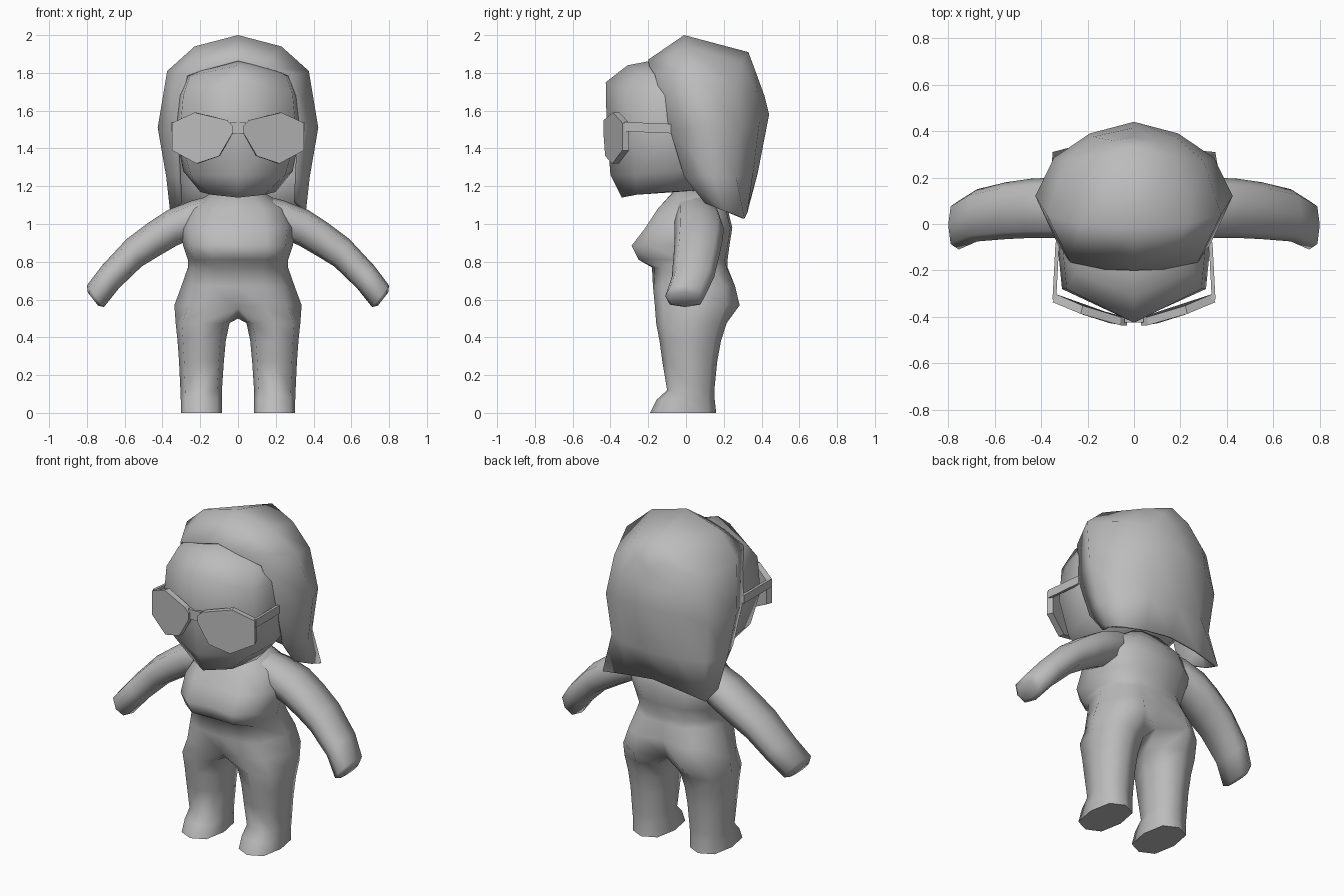
import bpy, bmesh, math

cube = bpy.data.objects.get("Cube")
if cube:
    bpy.data.objects.remove(cube, do_unlink=True)

GREY = (0.5, 0.5, 0.5, 1)
mat = bpy.data.materials.new("plain grey")
mat.use_nodes = True
mat.diffuse_color = GREY
mat.node_tree.nodes["Principled BSDF"].inputs["Base Color"].default_value = GREY


def build(name, strips, caps=(), closed=True, angle=70):
    """Skin strips of point rings into one welded mesh and fill the cap rings."""
    bm = bmesh.new()
    for rings in strips:
        rows = [[bm.verts.new(p) for p in r] for r in rings]
        n = len(rows[0])
        for a, b in zip(rows, rows[1:]):
            for i in range(n if closed else n - 1):
                j = (i + 1) % n
                bm.faces.new((a[i], a[j], b[j], b[i]))
    for ring in caps:
        bm.faces.new([bm.verts.new(p) for p in ring])
    bmesh.ops.remove_doubles(bm, verts=bm.verts, dist=0.0005)
    bmesh.ops.recalc_face_normals(bm, faces=bm.faces)
    me = bpy.data.meshes.new(name)
    bm.to_mesh(me)
    bm.free()
    me.materials.append(mat)
    for p in me.polygons:
        p.use_smooth = True
    me.set_sharp_from_angle(angle=math.radians(angle))
    ob = bpy.data.objects.new(name, me)
    bpy.context.collection.objects.link(ob)
    return ob


def solid(name, rings, angle=70):
    return build(name, [rings], (rings[0], rings[-1]), angle=angle)


def flip(ring, sx):
    return [(x * sx, y, z) for x, y, z in ring]


def whole(half):
    """Complete a half ring whose first and last points lie on x = 0."""
    return half + flip(half[-2:0:-1], -1)


def level(z, *pts):
    return whole([(x, y, z) for x, y in pts])


# Head: front centre, front corner, side, back side, back centre
solid("head", [whole(r) for r in [
    [(0, -.34, 1.14), (.14, -.26, 1.155), (.2, -.1, 1.17), (.15, .1, 1.18), (0, .15, 1.18)],
    [(0, -.40, 1.26), (.25, -.27, 1.26), (.29, -.06, 1.28), (.25, .18, 1.3), (0, .28, 1.3)],
    [(0, -.42, 1.5), (.31, -.28, 1.47), (.33, -.08, 1.48), (.3, .2, 1.5), (0, .35, 1.5)],
    [(0, -.425, 1.75), (.29, -.28, 1.68), (.31, -.08, 1.68), (.27, .2, 1.7), (0, .3, 1.7)],
    [(0, -.31, 1.84), (.255, -.21, 1.785), (.275, -.08, 1.785), (.2, .15, 1.78), (0, .2, 1.8)],
    [(0, -.18, 1.865), (.12, -.14, 1.845), (.14, -.06, 1.85), (.1, .08, 1.84), (0, .1, 1.85)],
]])

# Hair: arcs running from the crown down, from the face rim to the back centre
arcs = [
    [(0, -.20, 1.87), (.13, -.195, 1.835), (.275, -.165, 1.79), (.33, -.085, 1.5),
     (.315, -.01, 1.25), (.31, .10, 1.11)],
    [(0, -.01, 2.0), (.23, .0, 1.94), (.375, .04, 1.81), (.425, .12, 1.51),
     (.38, .14, 1.25), (.36, .20, 1.07)],
    [(0, .33, 1.91), (.17, .29, 1.86), (.30, .27, 1.74), (.345, .285, 1.5),
     (.32, .265, 1.25), (.35, .31, 1.03)],
    [(0, .33, 1.91), (.09, .36, 1.83), (.18, .375, 1.70), (.19, .39, 1.55),
     (.18, .355, 1.27), (.18, .325, 1.06)],
    [(0, .33, 1.91), (0, .375, 1.77), (0, .415, 1.68), (0, .44, 1.58),
     (0, .38, 1.27), (0, .325, 1.08)],
]
hair = build("hair", [arcs + [flip(a, -1) for a in arcs[-2::-1]]], closed=False, angle=100)
sol = hair.modifiers.new("thickness", "SOLIDIFY")
sol.thickness = 0.015
sol.offset = -1


def leg_ring(x0, x1, y0, y1, z):
    """Eight-sided squarish ring starting at its inner front corner."""
    out = []
    for i in range(8):
        t = math.pi * (i - 3) / 4
        c, s = [math.copysign(abs(v) ** .75, v) for v in (math.cos(t), math.sin(t))]
        out.append(((x0 + x1) / 2 + c * (x1 - x0) / 2, (y0 + y1) / 2 + s * (y1 - y0) / 2, z))
    return out


# Body: torso with an overhanging chest, splitting into two legs below the hips
hip = [(0, -.155, .555), (.14, -.165, .57), (.26, -.12, .57), (.337, .05, .57),
       (.28, .21, .57), (.16, .284, .57), (0, .19, .55)]
torso = [
    level(1.18, (0, -.06), (.05, -.055), (.09, -.03), (.12, .05), (.1, .11), (.06, .14), (0, .14)),
    level(1.08, (0, -.15), (.13, -.15), (.22, -.07), (.27, .05), (.23, .15), (.14, .21), (0, .22)),
    level(.98, (0, -.205), (.15, -.215), (.26, -.14), (.31, .03), (.27, .16), (.16, .235), (0, .245)),
    level(.885, (0, -.265), (.15, -.288), (.25, -.2), (.29, -.01), (.24, .15), (.14, .22), (0, .23)),
    level(.81, (0, -.245), (.14, -.25), (.23, -.18), (.265, -.01), (.22, .14), (.13, .205), (0, .22)),
    level(.77, (0, -.18), (.13, -.17), (.22, -.13), (.265, .03), (.23, .15), (.13, .215), (0, .22)),
    level(.67, (0, -.175), (.14, -.165), (.24, -.125), (.30, .05), (.25, .2), (.15, .26), (0, .23)),
    whole(hip),
]
leg = [hip + [(0, .03, .50)],
       leg_ring(.045, .33, -.158, .215, .475),
       leg_ring(.065, .32, -.14, .185, .38),
       leg_ring(.075, .312, -.125, .165, .27),
       leg_ring(.085, .305, -.10, .15, .12),
       leg_ring(.085, .303, -.155, .152, .07),
       leg_ring(.085, .303, -.19, .16, 0)]
legs = [[flip(r, sx) for r in leg] for sx in (1, -1)]
build("body", [torso] + legs, (torso[0], legs[0][-1], legs[1][-1]), angle=80)


def arm_ring(top, bot, y0, y1):
    """Squarish ring between an upper and a lower edge point (x, z)."""
    ring = []
    for i in range(8):
        t = math.pi * i / 4
        c, s = [math.copysign(abs(v) ** .75, v) for v in (math.cos(t), math.sin(t))]
        k = (1 + c) / 2
        ring.append((bot[0] + (top[0] - bot[0]) * k, (y0 + y1) / 2 + s * (y1 - y0) / 2,
                     bot[1] + (top[1] - bot[1]) * k))
    return ring


# Arm stations from the neck to the wrist: upper edge, lower edge, y range
arm = [arm_ring(*s) for s in [
    ((.10, 1.16), (.16, .94), -.06, .15), ((.24, 1.125), (.26, .915), -.06, .185),
    ((.37, 1.075), (.325, .885), -.06, .20), ((.47, 1.01), (.42, .83), -.06, .195),
    ((.59, .92), (.51, .775), -.065, .18), ((.72, .78), (.63, .66), -.075, .15),
    ((.80, .675), (.71, .56), -.11, .10)]]
arm.append([(.768 + (x - .755) * .6, -.012 + (y + .005) * .75, .602 + (z - .617) * .6)
            for x, y, z in arm[-1]])

# Lens outline (x, z), curved back towards the temples
outline = [(.03, 1.52), (.06, 1.55), (.23, 1.59), (.35, 1.535), (.35, 1.39),
           (.22, 1.32), (.10, 1.36), (.03, 1.48)]


def lens_y(x):
    return -.437 + .1 * max(0, (x - .05) / .3) ** 1.35


lens = [[(x, lens_y(x), z) for x, z in outline],
        [(x * .96, lens_y(x) + .035, z) for x, z in outline]]


def bar(a, b, w, h):
    """Rings of a thin bar along y between two end centres."""
    return [[(x + i * w / 2, y, z + k * h / 2) for i, k in
             ((-1, -1), (1, -1), (1, 1), (-1, 1))] for x, y, z in (a, b)]


temple = bar((.343, -.325, 1.515), (.33, -.08, 1.505), .016, .05)
for side, sx in (("left", 1), ("right", -1)):
    solid(side + "_arm", [flip(r, sx) for r in arm])
    solid(side + "_lens", [flip(r, sx) for r in lens], angle=30)
    solid(side + "_temple", [flip(r, sx) for r in temple], angle=30)

# Bridge between the lenses
solid("bridge", bar((0, -.425, 1.51), (0, -.40, 1.51), .08, .06), angle=30)
